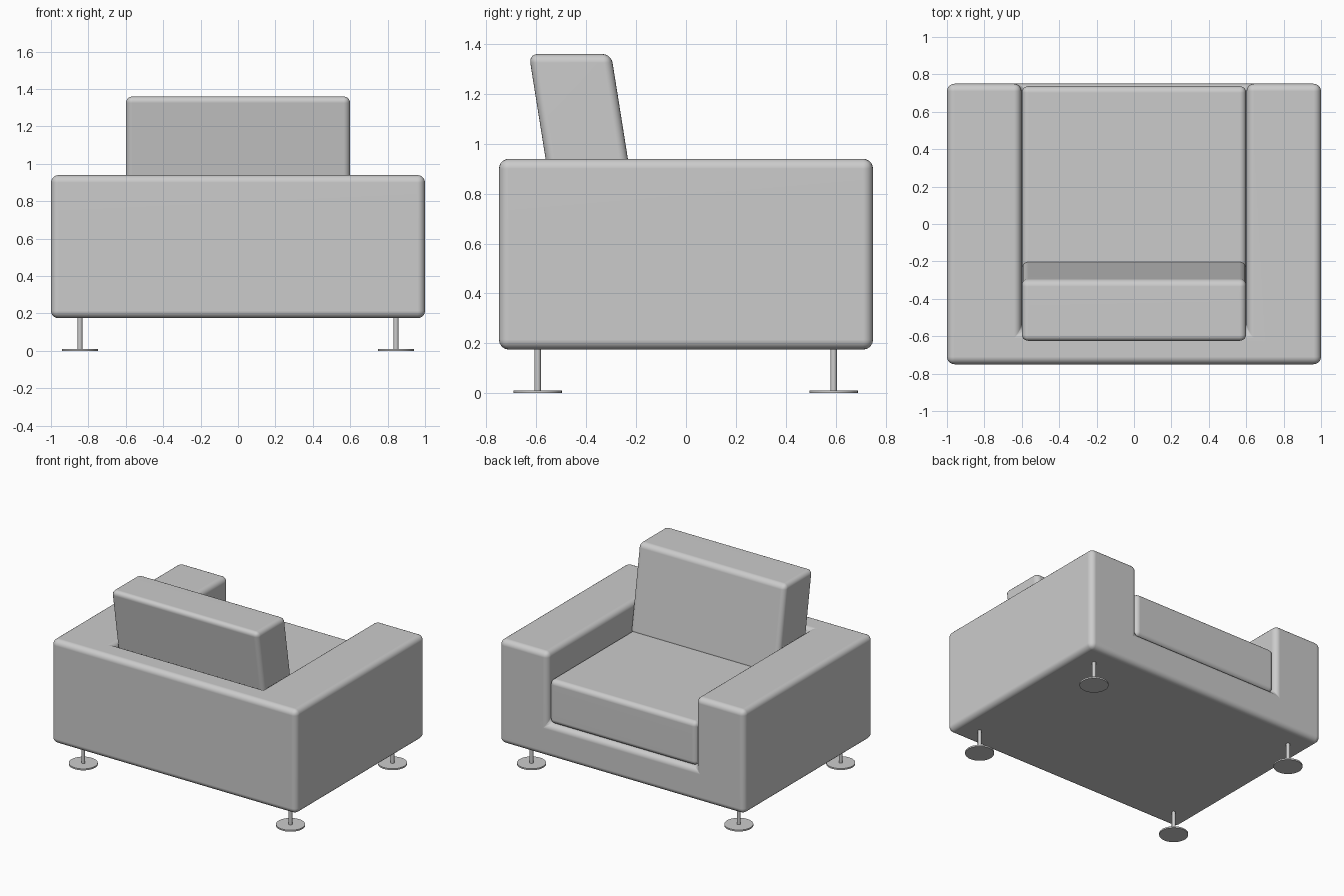
import bpy
import bmesh
from math import radians

cube = bpy.data.objects.get("Cube")
if cube:
    bpy.data.objects.remove(cube, do_unlink=True)

grey = bpy.data.materials.new("plain grey")
grey.use_nodes = True
grey.diffuse_color = (0.6, 0.6, 0.6, 1)
grey.node_tree.nodes["Principled BSDF"].inputs["Base Color"].default_value = grey.diffuse_color


def make_object(name, bm):
    mesh = bpy.data.meshes.new(name)
    bmesh.ops.recalc_face_normals(bm, faces=bm.faces)
    bm.to_mesh(mesh)
    bm.free()
    mesh.materials.append(grey)
    obj = bpy.data.objects.new(name, mesh)
    bpy.context.collection.objects.link(obj)
    return obj


def activate(obj):
    bpy.ops.object.select_all(action="DESELECT")
    obj.select_set(True)
    bpy.context.view_layer.objects.active = obj


def box(name, low, high, lean=0):
    """Box between two corners; its top is shifted by lean along y."""
    bm = bmesh.new()
    bmesh.ops.create_cube(bm, size=1)
    for v in bm.verts:
        top = v.co.z > 0
        v.co = [lo + (c + 0.5) * (hi - lo) for c, lo, hi in zip(v.co, low, high)]
        if top:
            v.co.y += lean
    return make_object(name, bm)


def soften(obj, width):
    """Round every hard edge, then shade smooth with flat large faces."""
    activate(obj)
    bevel = obj.modifiers.new("rounded edges", "BEVEL")
    bevel.width = width
    bevel.segments = 5
    bevel.limit_method = "ANGLE"
    bevel.angle_limit = radians(40)
    bpy.ops.object.modifier_apply(modifier=bevel.name)
    bpy.ops.object.shade_smooth_by_angle(angle=radians(35))
    normals = obj.modifiers.new("flat panels", "WEIGHTED_NORMAL")
    normals.keep_sharp = True


# Frame: base, arms and back in one piece, with the seat well cut out
frame = box("frame", (-1, -0.75, 0.175), (1, 0.75, 0.94))
well = box("seat_well_cutter", (-0.602, -0.57, 0.42), (0.602, 1, 1.2))
cut = frame.modifiers.new("seat well", "BOOLEAN")
cut.operation = "DIFFERENCE"
cut.solver = "EXACT"
cut.object = well
activate(frame)
bpy.ops.object.modifier_apply(modifier=cut.name)
bpy.data.objects.remove(well, do_unlink=True)
soften(frame, 0.04)

# Cushions
soften(box("seat_cushion", (-0.6, -0.56, 0.42), (0.6, 0.737, 0.745)), 0.035)
soften(box("back_cushion", (-0.6, -0.528, 0.72), (0.6, -0.198, 1.36), lean=-0.102), 0.035)

# Feet: thin post on a flat round disc
def foot(name, x, y):
    bm = bmesh.new()
    for radius, low, high in ((0.013, 0.008, 0.19), (0.097, 0, 0.011)):
        part = bmesh.ops.create_cone(bm, cap_ends=True, segments=32, radius1=radius,
                                     radius2=radius, depth=high - low)
        bmesh.ops.translate(bm, verts=part["verts"], vec=(x, y, (low + high) / 2))
    activate(make_object(name, bm))
    bpy.ops.object.shade_smooth_by_angle(angle=radians(35))


for side, x in (("left", 0.845), ("right", -0.845)):
    for end, y in (("front", -0.595), ("back", 0.592)):
        foot(f"{end}_{side}_foot", x, y)
